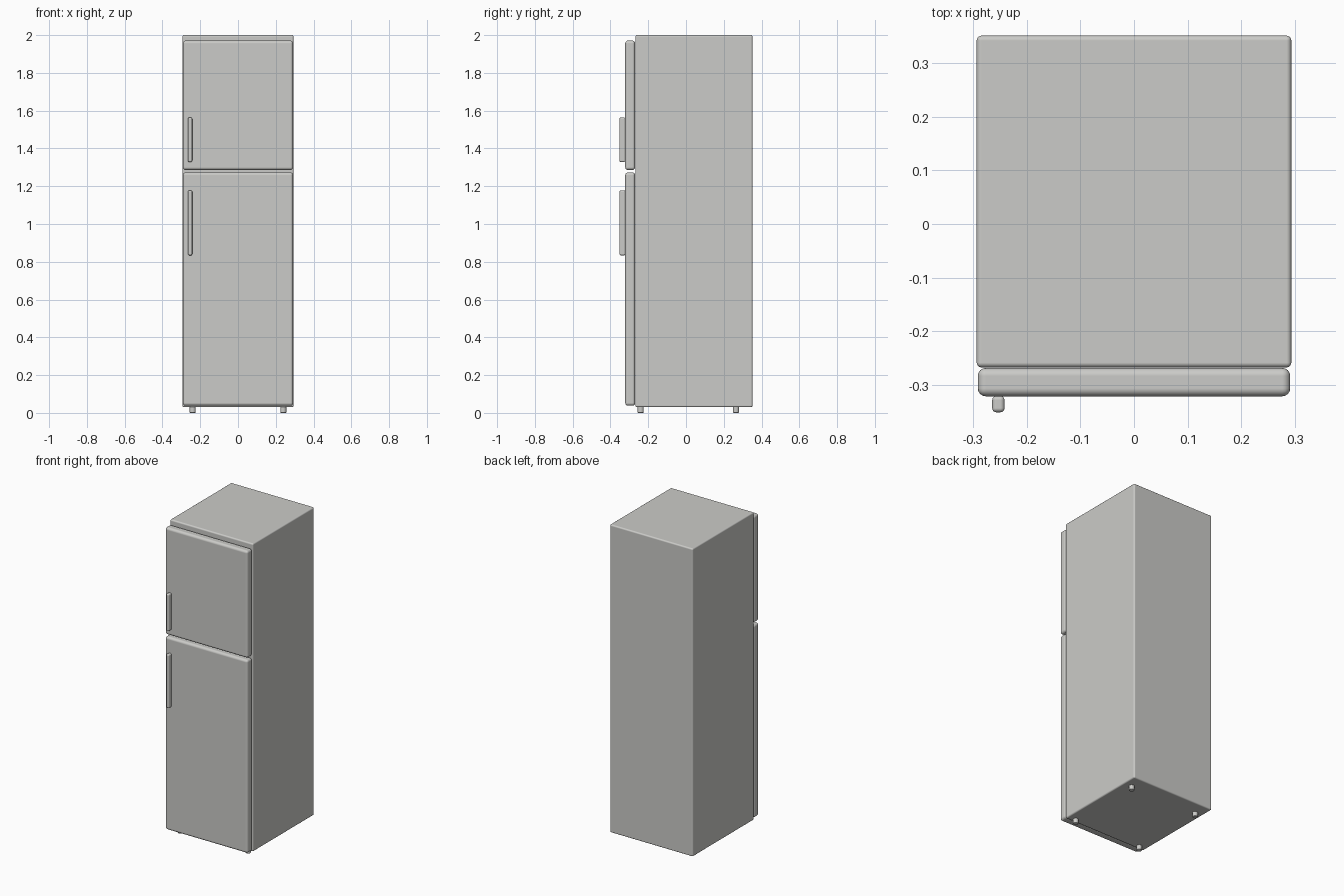
import bpy

cube = bpy.data.objects.get("Cube")
if cube:
    bpy.data.objects.remove(cube, do_unlink=True)

grey = bpy.data.materials.new("warm light grey")
grey.use_nodes = True
COLOUR = (0.6, 0.6, 0.58, 1)
grey.diffuse_color = COLOUR
grey.node_tree.nodes["Principled BSDF"].inputs["Base Color"].default_value = COLOUR


def finish(obj, name, radius, segments=4):
    """Name, colour and round the edges of a part."""
    obj.name = name
    obj.data.materials.append(grey)
    bpy.ops.object.transform_apply(location=False, rotation=False, scale=True)
    bpy.ops.object.shade_smooth_by_angle()
    bevel = obj.modifiers.new("rounded edges", "BEVEL")
    bevel.width = radius
    bevel.segments = segments
    bevel.limit_method = "ANGLE"
    bevel.harden_normals = True
    return obj


def box(name, x, y, z, radius):
    """Rounded box spanning the given (low, high) ranges."""
    spans = (x, y, z)
    bpy.ops.mesh.primitive_cube_add(size=1, location=[(a + b) / 2 for a, b in spans])
    obj = bpy.context.object
    obj.scale = [b - a for a, b in spans]
    return finish(obj, name, radius)


# Cabinet
box("cabinet", (-0.294, 0.294), (-0.268, 0.352), (0.03, 2.0), 0.009)

# Doors with their handles on the hinge-free side
DOORS = {
    "freezer": ((1.286, 1.971), (1.328, 1.564)),
    "fridge": ((0.038, 1.273), (0.834, 1.178)),
}
for name, (door_z, handle_z) in DOORS.items():
    box(name + "_door", (-0.292, 0.292), (-0.322, -0.269), door_z, 0.015)
    box(name + "_handle", (-0.265, -0.242), (-0.352, -0.321), handle_z, 0.008)

# Four short round feet
for side, x in (("right", -0.24), ("left", 0.24)):
    for end, y in (("front", -0.24), ("back", 0.265)):
        bpy.ops.mesh.primitive_cylinder_add(
            vertices=24, radius=0.016, depth=0.035, location=(x, y, 0.0175))
        finish(bpy.context.object, f"{end}_{side}_foot", 0.004, 2)
